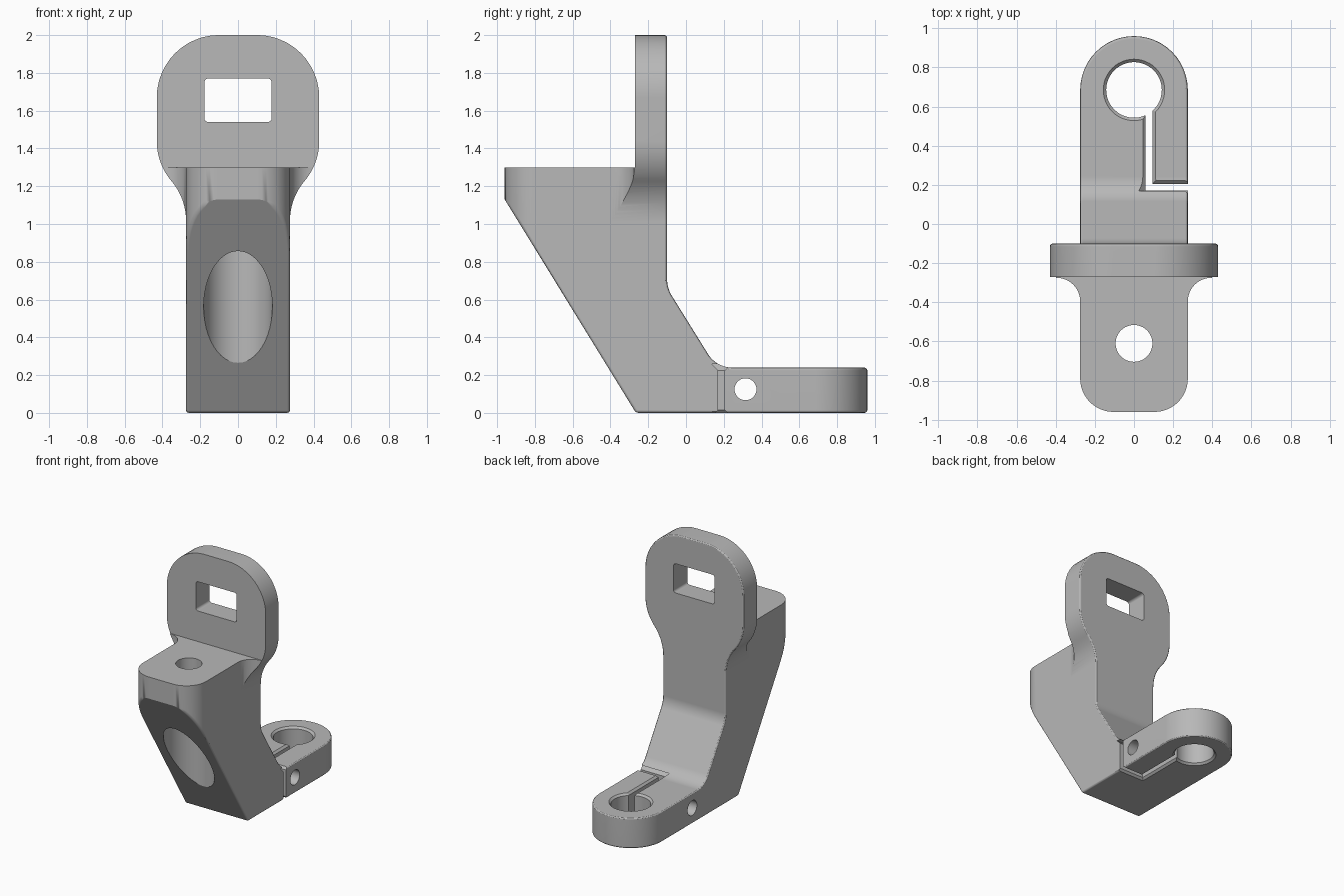
import bpy, bmesh, math
from mathutils import Vector

cube = bpy.data.objects.get("Cube")
if cube:
    bpy.data.objects.remove(cube, do_unlink=True)

grey = bpy.data.materials.new("plain grey")
grey.use_nodes = True
grey.diffuse_color = (0.48, 0.48, 0.48, 1)
grey.node_tree.nodes["Principled BSDF"].inputs["Base Color"].default_value = (0.48, 0.48, 0.48, 1)


def rounded(corners, steps=12):
    """Closed outline from (u, v, radius) corners, each turned into an arc."""
    out = []
    for i, (u, v, r) in enumerate(corners):
        p = Vector((u, v))
        if not r:
            out.append(p)
            continue
        a = (Vector(corners[i - 1][:2]) - p).normalized()
        b = (Vector(corners[(i + 1) % len(corners)][:2]) - p).normalized()
        half = a.angle(b) / 2
        centre = p + (a + b).normalized() * r / math.sin(half)
        start = p + a * r / math.tan(half) - centre
        end = p + b * r / math.tan(half) - centre
        turn = math.pi - 2 * half
        for k in range(steps + 1):
            f = k / steps
            out.append(centre + (start * math.sin((1 - f) * turn)
                                 + end * math.sin(f * turn)) / math.sin(turn))
    out = [Vector((round(p.x, 5), round(p.y, 5))) for p in out]
    return [p for i, p in enumerate(out) if (p - out[i - 1]).length > 1e-4]


def mirrored(right):
    """Complete a right-hand outline with its left-hand copy."""
    return right + [(-u, v, r) for u, v, r in reversed(right)]


def circle(u, v, r, n=48):
    return [Vector((u + r * math.cos(k * math.tau / n), v + r * math.sin(k * math.tau / n)))
            for k in range(n)]


def box(u0, v0, u1, v1):
    return [Vector(p) for p in ((u0, v0), (u1, v0), (u1, v1), (u0, v1))]


def loft(name, axis, levels):
    """Solid through outlines stacked along an axis; levels are (height, outline)."""
    place = {"x": lambda p, h: (h, p.x, p.y),
             "y": lambda p, h: (p.x, h, p.y),
             "z": lambda p, h: (p.x, p.y, h)}[axis]
    bm = bmesh.new()
    rings = [[bm.verts.new(place(p, h)) for p in pts] for h, pts in levels]
    for low, high in zip(rings, rings[1:]):
        for i in range(len(low)):
            bm.faces.new((low[i - 1], low[i], high[i], high[i - 1]))
    bm.faces.new(rings[0])
    bm.faces.new(rings[-1])
    bmesh.ops.recalc_face_normals(bm, faces=bm.faces)
    mesh = bpy.data.meshes.new(name)
    bm.to_mesh(mesh)
    bm.free()
    obj = bpy.data.objects.new(name, mesh)
    obj.data.materials.append(grey)
    bpy.context.collection.objects.link(obj)
    return obj


def combine(target, tool, operation):
    tool.hide_render = True
    mod = target.modifiers.new("cut", "BOOLEAN")
    mod.operation, mod.solver, mod.object = operation, "EXACT", tool
    bpy.context.view_layer.objects.active = target
    bpy.ops.object.modifier_apply(modifier=mod.name)
    bpy.data.objects.remove(tool, do_unlink=True)


# Bracket body: side, front and plan outlines intersected
side = rounded([(-0.265, 0, 0), (0.97, 0, 0), (0.97, 0.24, 0), (0.161, 0.24, 0.15),
                (-0.10, 0.66, 0.17), (-0.10, 2, 0), (-0.27, 2, 0), (-0.27, 1.30, 0),
                (-0.96, 1.30, 0), (-0.96, 1.13, 0)])
front = rounded(mirrored([(0.275, -0.1, 0), (0.275, 1.135, 0.328),
                          (0.43, 1.32, 0.328), (0.43, 2.0005, 0.33)]))
plan = rounded(mirrored([(0.275, -0.96, 0.17), (0.275, -0.275, 0.12), (0.5, -0.275, 0),
                         (0.5, -0.05, 0), (0.275, -0.05, 0), (0.275, 0.96, 0.275)]))
bracket = loft("mounting_bracket", "x", [(-0.6, side), (0.6, side)])
combine(bracket, loft("front_outline", "y", [(-1.2, front), (1.2, front)]), "INTERSECT")
combine(bracket, loft("plan_outline", "z", [(-0.2, plan), (2.2, plan)]), "INTERSECT")


# Softened rims on the back, the clamp and the underside
def trimmed(edge):
    if len(edge.link_faces) != 2 or edge.calc_face_angle(0) < math.radians(40):
        return False
    mid = (edge.verts[0].co + edge.verts[1].co) / 2
    for face in edge.link_faces:
        n = face.normal
        if abs(n.x) < 0.01 and (n.z < -0.3 or (mid.y > -0.105 and max(n.y, n.z) > 0.3)):
            return True
    return False


bm = bmesh.new()
bm.from_mesh(bracket.data)
bmesh.ops.remove_doubles(bm, verts=bm.verts, dist=0.0002)
bmesh.ops.dissolve_limit(bm, angle_limit=math.radians(0.5), verts=bm.verts, edges=bm.edges)
bm.normal_update()
volume = bm.calc_volume()
soft = bm.copy()
soft.normal_update()
bmesh.ops.bevel(soft, geom=[e for e in soft.edges if trimmed(e)], offset=0.015,
                offset_type="OFFSET", segments=3, profile=0.5, affect="EDGES", clamp_overlap=False)
inside = all(abs(v.co.x) < 0.432 and abs(v.co.y) < 0.962 and -0.002 < v.co.z < 2.002
             for v in soft.verts)
closed = all(len(e.link_faces) == 2 for e in soft.edges)
good = inside and closed and 0.97 < soft.calc_volume() / volume < 1.001
print("soft rims:", good, inside, closed, soft.calc_volume() / volume)
(soft if good else bm).to_mesh(bracket.data)
soft.free()
bm.free()

# Window in the upright plate
window = rounded(mirrored([(0.178, 1.54, 0.02), (0.178, 1.77, 0.02)]), 4)
combine(bracket, loft("window", "y", [(-0.4, window), (0.1, window)]), "DIFFERENCE")

# Shelf screw hole with a wide recess from the sloped face
for name, radius, low, high in (("screw_hole", 0.094, 0.9, 1.5), ("screw_recess", 0.182, -0.1, 1.1)):
    ring = circle(0, -0.61, radius)
    combine(bracket, loft(name, "z", [(low, ring), (high, ring)]), "DIFFERENCE")

# Clamp bore and its L-shaped slit, with flared rims
flare = [(-0.02, 0.035), (0.015, 0), (0.225, 0), (0.26, 0.035)]
combine(bracket, loft("clamp_bore", "z", [(z, circle(0, 0.685, 0.142 + o)) for z, o in flare]),
        "DIFFERENCE")
for name, u0, v0, u1, v1 in (("slit", 0.06, 0.17, 0.095, 0.6), ("slit_exit", 0.06, 0.17, 0.4, 0.205)):
    combine(bracket, loft(name, "z", [(z, box(u0 - o, v0 - o, u1 + o, v1 + o)) for z, o in flare]),
            "DIFFERENCE")

# Cross hole for the clamp bolt
bolt = circle(0.315, 0.125, 0.058, 32)
combine(bracket, loft("bolt_hole", "x", [(-0.5, bolt), (0.5, bolt)]), "DIFFERENCE")

# Smooth curves, crisp edges
bpy.ops.object.select_all(action="DESELECT")
bracket.select_set(True)
bpy.context.view_layer.objects.active = bracket
bpy.ops.object.shade_smooth_by_angle(angle=math.radians(28))
weighted = bracket.modifiers.new("flat face normals", "WEIGHTED_NORMAL")
weighted.keep_sharp = True
